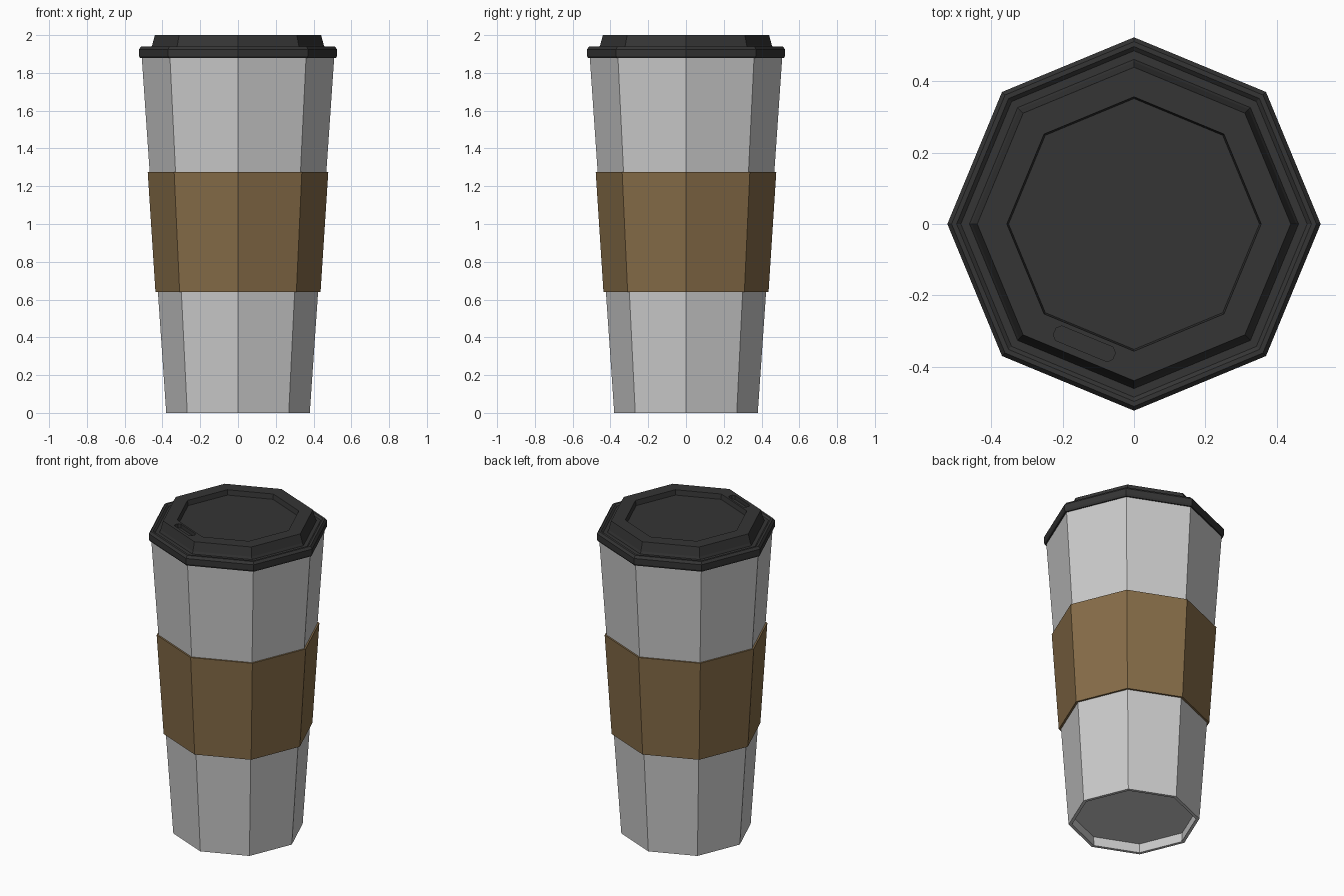
import bpy, bmesh, math

if "Cube" in bpy.data.objects:
    bpy.data.objects.remove(bpy.data.objects["Cube"])

SIDES = 8


def material(name, rgb):
    m = bpy.data.materials.new(name)
    m.diffuse_color = (*rgb, 1)
    m.use_nodes = True
    m.node_tree.nodes["Principled BSDF"].inputs["Base Color"].default_value = m.diffuse_color
    return m


def add_object(name, bm, mat=None):
    bmesh.ops.recalc_face_normals(bm, faces=bm.faces)
    me = bpy.data.meshes.new(name)
    bm.to_mesh(me)
    bm.free()
    ob = bpy.data.objects.new(name, me)
    bpy.context.collection.objects.link(ob)
    if mat:
        me.materials.append(mat)
    return ob


def lathe(name, profile, mat=None, loop=False):
    """Octagonal revolve of (radius, z) points; ends are capped unless looped."""
    bm = bmesh.new()
    rings = [[bm.verts.new((r * math.cos(i * math.tau / SIDES),
                            r * math.sin(i * math.tau / SIDES), z))
              for i in range(SIDES)] for r, z in profile]
    pairs = list(zip(rings, rings[1:]))
    if loop:
        pairs.append((rings[-1], rings[0]))
    else:
        bm.faces.new(rings[0])
        bm.faces.new(rings[-1])
    for a, b in pairs:
        for i in range(SIDES):
            j = (i + 1) % SIDES
            bm.faces.new((a[i], a[j], b[j], b[i]))
    return add_object(name, bm, mat)


brown = material("cardboard", (0.24, 0.152, 0.065))
black = material("lid_plastic", (0.035, 0.035, 0.035))

# Tapered cup with recessed base
lathe("cup", [(0.364, 0.06), (0.36, 0.0), (0.38, 0.0), (0.51, 1.89)])

# Cardboard sleeve
lathe("sleeve", [(0.415, 0.64), (0.437, 0.64), (0.478, 1.275), (0.46, 1.275)],
      brown, loop=True)

# Lid: rolled rim, raised tier, sunken top panel
lid = lathe("lid", [(0.50, 1.878), (0.518, 1.878), (0.524, 1.89), (0.524, 1.925),
                    (0.512, 1.94), (0.498, 1.94), (0.486, 1.93), (0.462, 1.93),
                    (0.455, 1.945), (0.44, 2.0), (0.357, 2.0), (0.352, 1.968)], black)

# Sip slot: chamfered bar aligned with one lid edge
bm = bmesh.new()
L, W, C = 0.09, 0.022, 0.012
outline = [(-L, -W + C), (-L + C, -W), (L - C, -W), (L, -W + C),
           (L, W - C), (L - C, W), (-L + C, W), (-L, W - C)]
base = bm.faces.new([bm.verts.new((x, y, 0)) for x, y in outline])
ext = bmesh.ops.extrude_face_region(bm, geom=[base])
bmesh.ops.translate(bm, vec=(0, 0, 0.1),
                    verts=[v for v in ext["geom"] if isinstance(v, bmesh.types.BMVert)])
slot = add_object("sip_slot_cutter", bm, black)
angle = math.radians(-112.5)
slot.location = (0.364 * math.cos(angle), 0.364 * math.sin(angle), 1.975)
slot.rotation_euler.z = math.radians(-22.5)
slot.hide_render = True
slot.hide_set(True)

cut = lid.modifiers.new("sip_slot", 'BOOLEAN')
cut.operation = 'DIFFERENCE'
cut.solver = 'EXACT'
cut.object = slot
